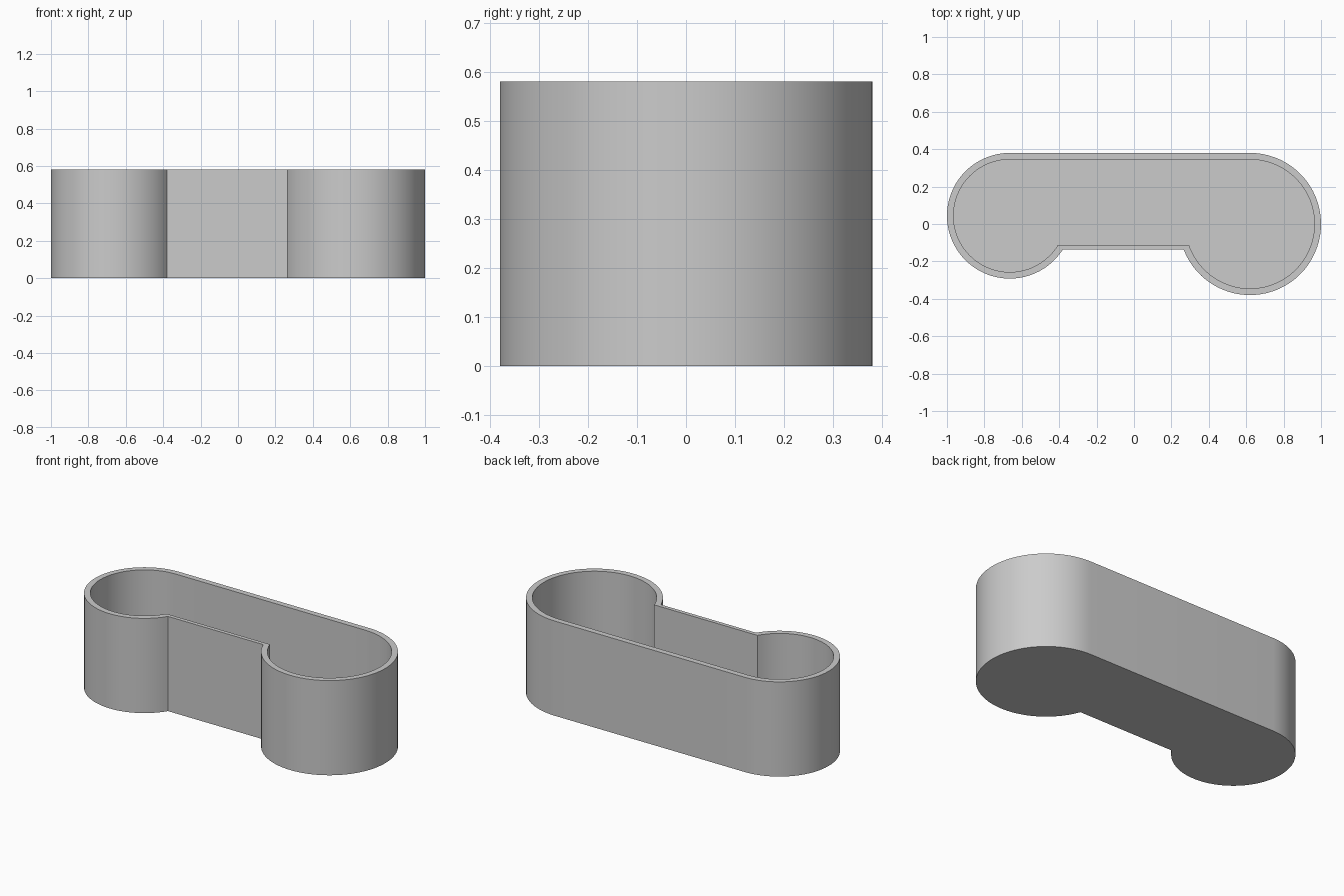
import bpy, bmesh
from math import sin, cos, asin, pi

cube = bpy.data.objects.get("Cube")
if cube:
    bpy.data.objects.remove(cube, do_unlink=True)

HEIGHT, FLOOR, WALL, SEGS = 0.58, 0.035, 0.035, 48
LEFT = (-0.664, 0.044, 0.336)    # centre x, centre y, radius of each round end
RIGHT = (0.62, 0.0, 0.38)


def arc(centre, start, end):
    x, y, r = centre
    steps = [start + (end - start) * i / SEGS for i in range(SEGS + 1)]
    return [(x + r * cos(a), y + r * sin(a)) for a in steps]


def outline(inset, front_y):
    """Two round ends joined by a straight back and a recessed front."""
    lx, ly, lr = LEFT
    rx, ry, rr = RIGHT
    lr, rr = lr - inset, rr - inset
    left_end = 2 * pi + asin((front_y - ly) / lr)
    right_start = pi - asin((front_y - ry) / rr)
    return arc((lx, ly, lr), pi / 2, left_end) + arc((rx, ry, rr), right_start, 2.5 * pi)


bm = bmesh.new()


def ring(points, z):
    return [bm.verts.new((x, y, z)) for x, y in points]


def bridge(a, b):
    for i in range(len(a)):
        j = (i + 1) % len(a)
        bm.faces.new((a[i], a[j], b[j], b[i]))


# Hollow tray: outer wall, rim, inner wall, then the two floor faces
outer, inner = outline(0, -0.135), outline(WALL, -0.111)
rings = [ring(outer, 0), ring(outer, HEIGHT), ring(inner, HEIGHT), ring(inner, FLOOR)]
for lower, upper in zip(rings, rings[1:]):
    bridge(lower, upper)
bm.faces.new(rings[0])
bm.faces.new(rings[-1])
bmesh.ops.recalc_face_normals(bm, faces=bm.faces)

mesh = bpy.data.meshes.new("tray")
bm.to_mesh(mesh)
bm.free()
tray = bpy.data.objects.new("tray", mesh)
bpy.context.collection.objects.link(tray)

# Plain grey finish
grey = bpy.data.materials.new("light_grey")
grey.use_nodes = True
colour = (0.6, 0.6, 0.6, 1)
grey.diffuse_color = colour
grey.node_tree.nodes["Principled BSDF"].inputs["Base Color"].default_value = colour
mesh.materials.append(grey)

# Smooth curved walls with crisp edges
bpy.ops.object.select_all(action="DESELECT")
tray.select_set(True)
bpy.context.view_layer.objects.active = tray
bpy.ops.object.shade_smooth_by_angle()
